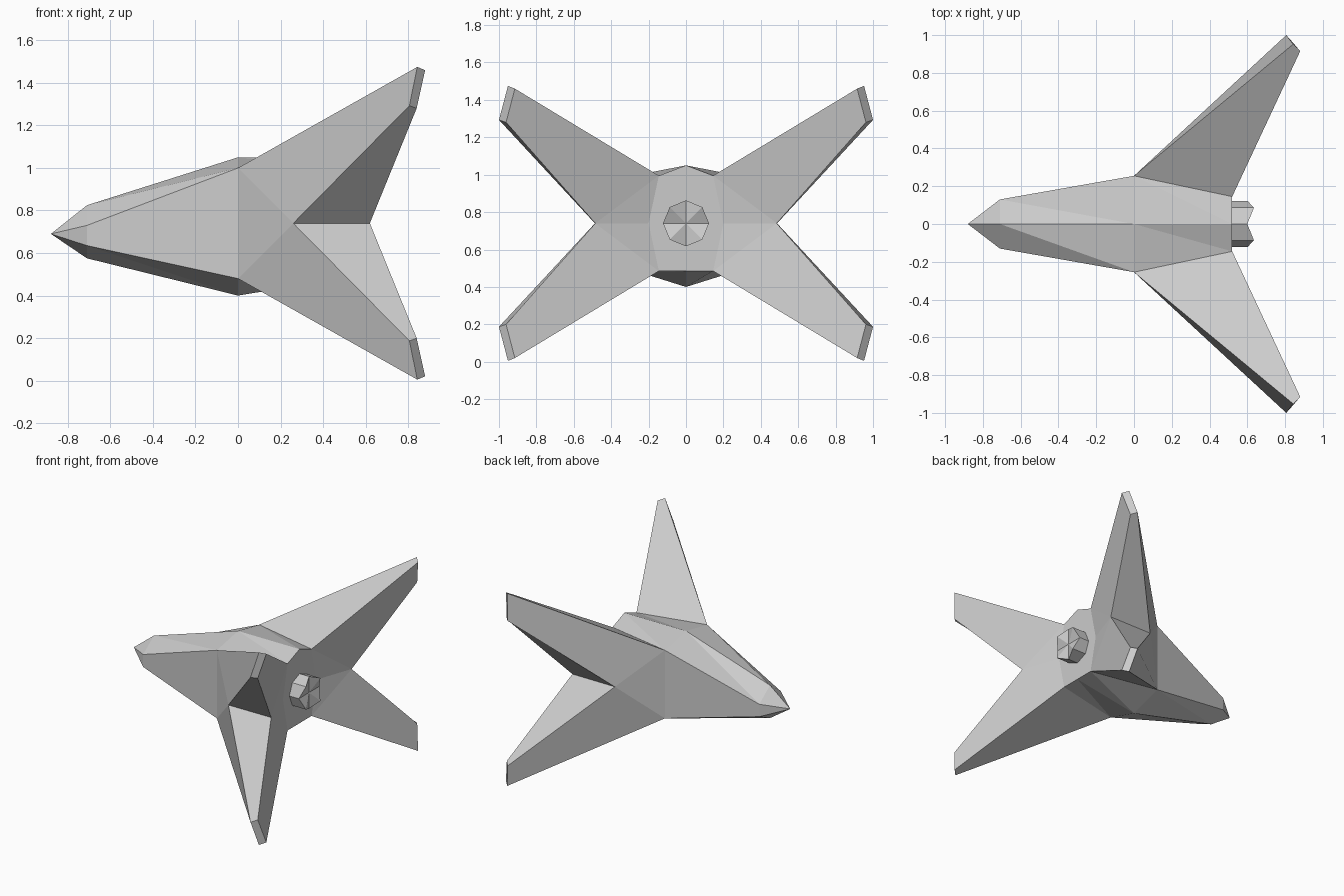
import bpy, bmesh, math

if "Cube" in bpy.data.objects:
    bpy.data.objects.remove(bpy.data.objects["Cube"])

MID = 0.74  # height of the wing symmetry plane


def add_object(name, bm, location=(0, 0, 0)):
    mesh = bpy.data.meshes.new(name)
    bm.to_mesh(mesh)
    bm.free()
    obj = bpy.data.objects.new(name, mesh)
    obj.location = location
    bpy.context.collection.objects.link(obj)
    return obj


# Fuselage: eight-sided sections lofted from nose tip to flat tail
def section(bm, x, width, top, upper, lower, bottom, side=None):
    side = side or width
    half = [(-width, upper), (-side, (upper + lower) / 2), (-width, lower)]
    ring = [(0, top)] + half + [(0, bottom)] + [(-y, z) for y, z in reversed(half)]
    return [bm.verts.new((x, y, z)) for y, z in ring]


bm = bmesh.new()
rings = [section(bm, -0.71, 0.13, 0.825, 0.73, 0.635, 0.575),
         section(bm, 0.0, 0.255, 1.05, 1.0, 0.48, 0.40),
         section(bm, 0.52, 0.145, 1.05, 0.995, 0.485, 0.485, side=0.2)]
nose = bm.verts.new((-0.88, 0, 0.69))
for i in range(8):
    j = (i + 1) % 8
    bm.faces.new((nose, rings[0][i], rings[0][j]))
    for a, b in zip(rings, rings[1:]):
        bm.faces.new((a[i], b[i], b[j]))
        bm.faces.new((a[i], b[j], a[j]))
bm.faces.new(rings[-1])
bmesh.ops.recalc_face_normals(bm, faces=bm.faces)
add_object("fuselage", bm)

# Wings: one tapered wing, mirrored to all four corners
points = {
    "root_front": (0.0, 0.255, 1.0), "root_rear": (0.52, 0.145, 0.995),
    "mid_front": (0.0, 0.255, MID), "mid_rear": (0.52, 0.2, MID),
    "crotch_front": (0.26, 0.487, MID), "crotch_rear": (0.62, 0.485, MID),
    "tip_a": (0.843, 0.952, 1.475), "tip_b": (0.88, 0.915, 1.46),
    "tip_c": (0.84, 0.962, 1.28), "tip_d": (0.806, 1.0, 1.293),
}
faces = ["root_front root_rear tip_b tip_a",
         "root_front tip_a tip_d crotch_front",
         "root_front crotch_front mid_front",
         "crotch_front tip_d tip_c crotch_rear",
         "root_rear mid_rear crotch_rear",
         "root_rear crotch_rear tip_c tip_b",
         "tip_a tip_b tip_c tip_d",
         "root_front mid_front mid_rear root_rear",
         "mid_front crotch_front crotch_rear mid_rear"]
bm = bmesh.new()
v = {k: bm.verts.new((x, y, z - MID)) for k, (x, y, z) in points.items()}
made = [bm.faces.new([v[k] for k in f.split()]) for f in faces]
bmesh.ops.recalc_face_normals(bm, faces=bm.faces)
bmesh.ops.delete(bm, geom=made[-2:], context='FACES_ONLY')  # open the hidden root
wings = add_object("wings", bm, (0, 0, MID))
mirror = wings.modifiers.new("four_wings", 'MIRROR')
mirror.use_axis = (False, True, True)

# Exhaust: octagonal stub with a zigzag rim and sunken centre
bm = bmesh.new()
base, rim = [], []
for i in range(8):
    a = i * math.pi / 4
    y, z = 0.123 * math.cos(a), 0.123 * math.sin(a)
    base.append(bm.verts.new((0.515, y, z)))
    rim.append(bm.verts.new((0.635 if i % 2 else 0.60, y, z)))
centre = bm.verts.new((0.60, 0, 0))
for i in range(8):
    j = (i + 1) % 8
    bm.faces.new((base[i], base[j], rim[j], rim[i]))
    bm.faces.new((rim[i], rim[j], centre))
bm.faces.new(base)
bmesh.ops.recalc_face_normals(bm, faces=bm.faces)
add_object("exhaust", bm, (0, 0, MID))
